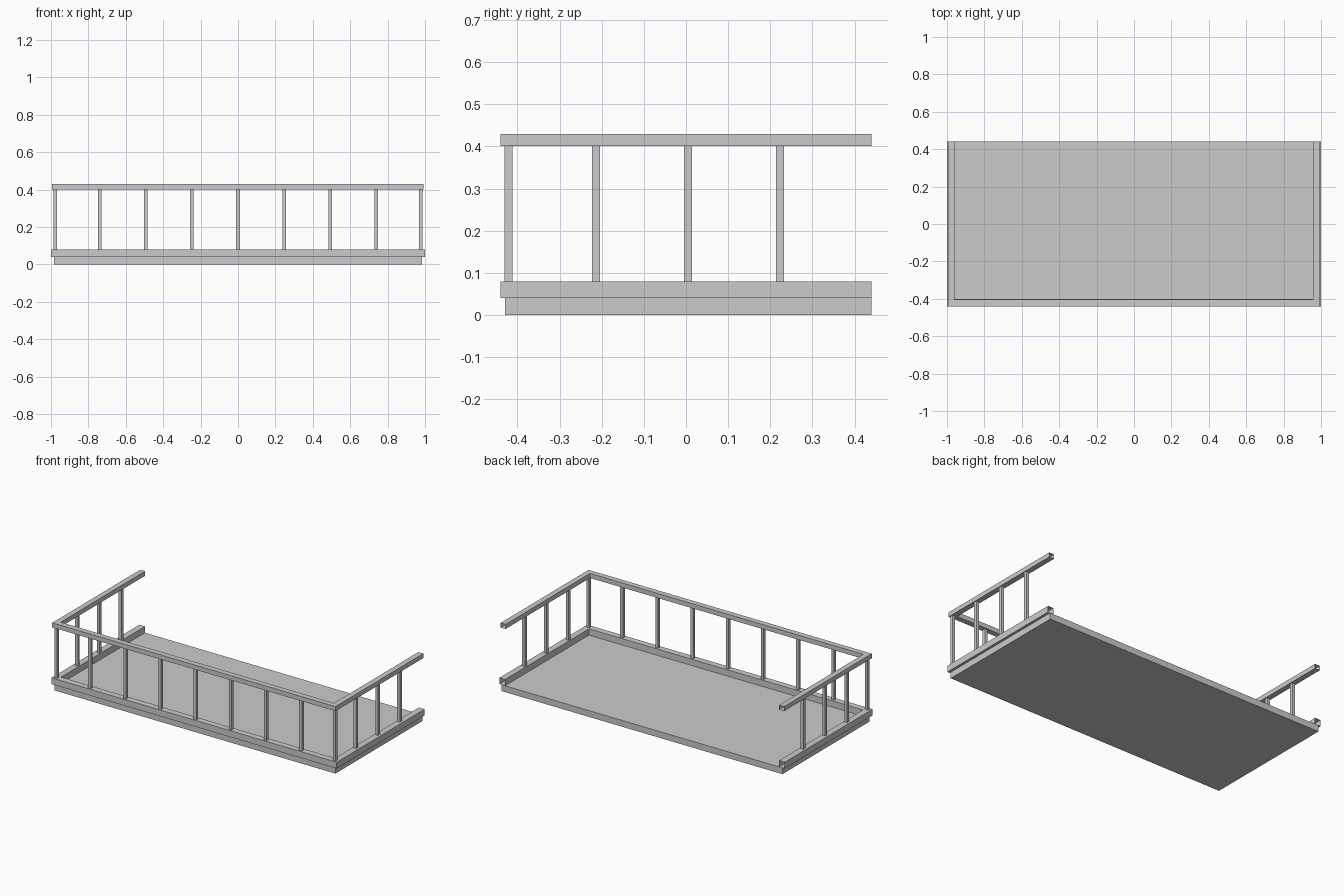
import bpy, bmesh

if "Cube" in bpy.data.objects:
    bpy.data.objects.remove(bpy.data.objects["Cube"])


def finish(name, bm):
    bmesh.ops.recalc_face_normals(bm, faces=bm.faces)
    mesh = bpy.data.meshes.new(name)
    bm.to_mesh(mesh)
    bm.free()
    obj = bpy.data.objects.new(name, mesh)
    bpy.context.collection.objects.link(obj)
    return obj


def box(name, x0, x1, y0, y1, z0, z1):
    bm = bmesh.new()
    bmesh.ops.create_cube(bm, size=1)
    for v in bm.verts:
        v.co = ((x0 + x1) / 2 + v.co.x * (x1 - x0),
                (y0 + y1) / 2 + v.co.y * (y1 - y0),
                (z0 + z1) / 2 + v.co.z * (z1 - z0))
    return finish(name, bm)


def u_rail(name, x0, x1, y0, y1, z0, z1, width):
    """Hollow square tube swept around three sides, mitred, open at the back ends."""
    bm = bmesh.new()
    rings = []
    for ox, oy, ix, iy in ((x0, y1, x0 + width, y1),
                           (x0, y0, x0 + width, y0 + width),
                           (x1, y0, x1 - width, y0 + width),
                           (x1, y1, x1 - width, y1)):
        rings.append([bm.verts.new(p) for p in
                      ((ox, oy, z0), (ox, oy, z1), (ix, iy, z1), (ix, iy, z0))])
    for a, b in zip(rings, rings[1:]):
        for i in range(4):
            j = (i + 1) % 4
            bm.faces.new((a[i], a[j], b[j], b[i]))
    return finish(name, bm)


def post(name, x, y, r=0.0095):
    box(name, x - r, x + r, y - r, y + r, 0.08, 0.401)


# Floor slab
box("floor_slab", -0.984, 0.984, -0.43, 0.44, 0, 0.04)

# Bottom curb and handrail
u_rail("bottom_rail", -1, 1, -0.44, 0.44, 0.04, 0.08, 0.04)
u_rail("hand_rail", -0.994, 0.991, -0.44, 0.44, 0.401, 0.43, 0.035)

# Front balusters
for i in range(-3, 4):
    post("front_baluster", i * 0.2465, -0.421)

# Side balusters, including the two front corners
for side, label in ((-1, "left"), (1, "right")):
    for y in (-0.421, -0.214, 0.0045, 0.223):
        post(label + "_baluster", side * 0.976, y)
